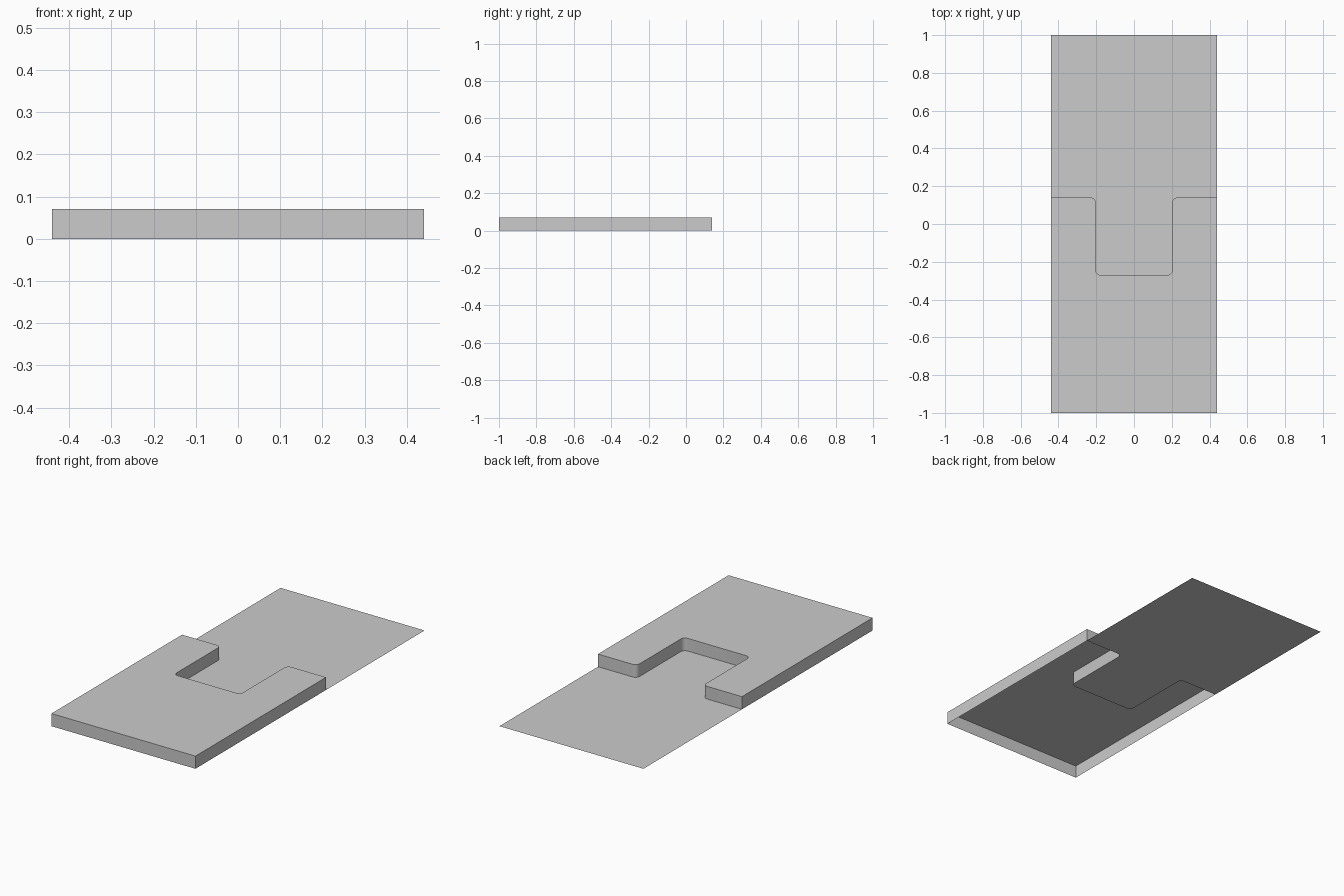
import bpy, bmesh
from math import sin, cos, radians

if "Cube" in bpy.data.objects:
    bpy.data.objects.remove(bpy.data.objects["Cube"])

W, L, H = 0.44, 1.0, 0.07        # half width, half length, step height
EDGE_Y, NOTCH_X, NOTCH_Y, R = 0.14, 0.203, -0.27, 0.025
SEG = 5


def arc(cx, cy, start, end):
    angles = [radians(start + (end - start) * i / SEG) for i in range(SEG + 1)]
    return [(cx + R * cos(a), cy + R * sin(a)) for a in angles]


# Right half of the stepped edge, from the side towards the middle
right = [(W, EDGE_Y)]
right += arc(NOTCH_X + R, EDGE_Y - R, 90, 180)
right += arc(NOTCH_X - R, NOTCH_Y + R, 0, -90)
seam = right + [(-x, y) for x, y in reversed(right)]
outline = seam + [(-W, -L), (W, -L)]

bm = bmesh.new()
low = [bm.verts.new((x, y, 0)) for x, y in outline]
high = [bm.verts.new((x, y, H)) for x, y in outline]

# Raised deck, open underneath
bm.faces.new(high)
for i in range(len(outline)):
    j = (i + 1) % len(outline)
    bm.faces.new((low[i], low[j], high[j], high[i]))

# Flat lower sheet filling the notch and the back
back = [bm.verts.new((x, L, 0)) for x in (W, -W)]
bm.faces.new(back + low[:len(seam)][::-1])
bm.normal_update()

mesh = bpy.data.meshes.new("stepped_panel")
bm.to_mesh(mesh)
bm.free()
panel = bpy.data.objects.new("stepped_panel", mesh)
bpy.context.collection.objects.link(panel)
bpy.context.view_layer.objects.active = panel
panel.select_set(True)
bpy.ops.object.shade_smooth_by_angle(angle=radians(30))
